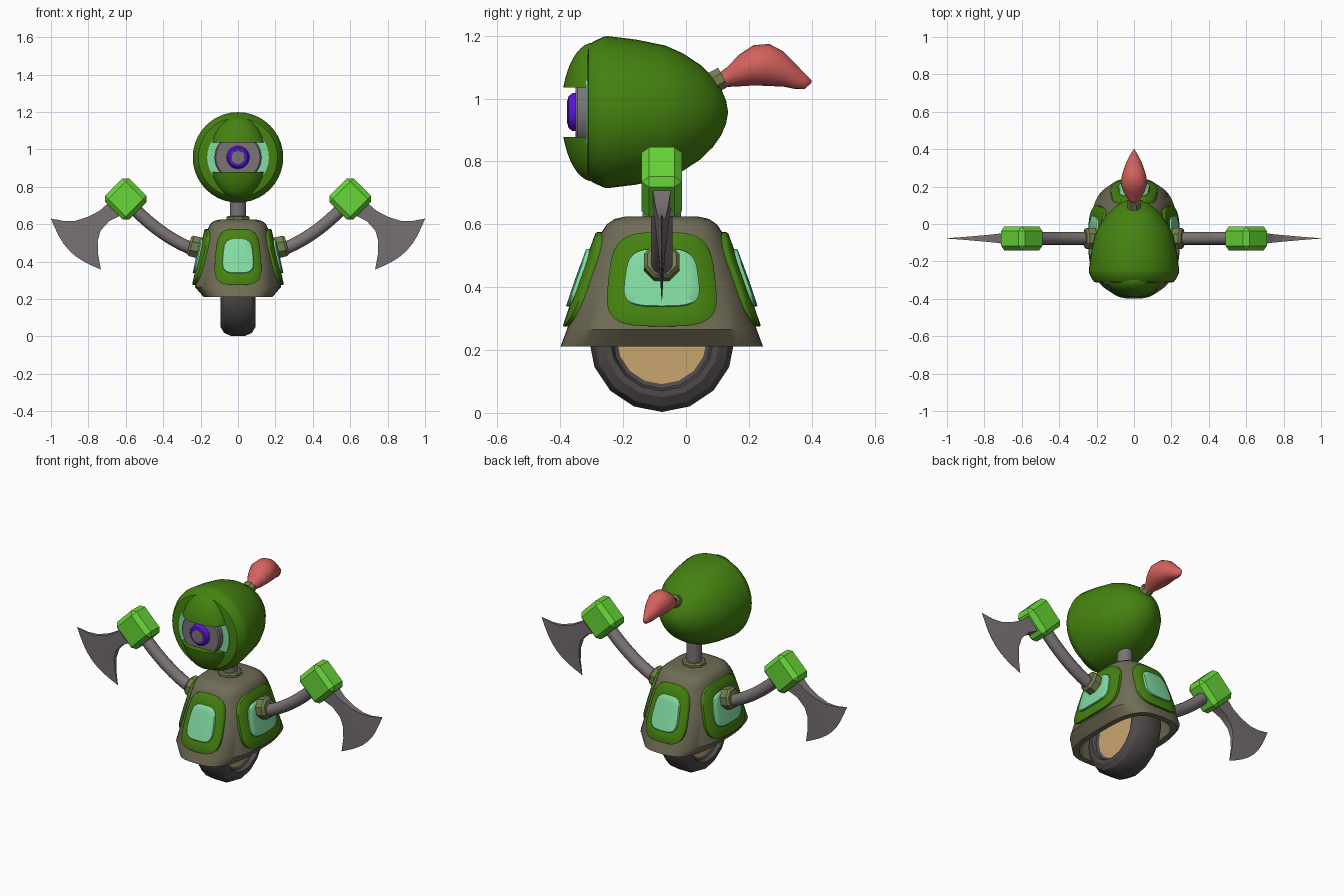
import bpy, bmesh, math
from mathutils import Vector

if "Cube" in bpy.data.objects:
    bpy.data.objects.remove(bpy.data.objects["Cube"])

CY = -0.077    # centre line of body and wheel
HZ = 0.957     # height of head axis


def material(name, hexcol):
    lin = []
    for i in (0, 2, 4):
        c = int(hexcol[i:i + 2], 16) / 255
        lin.append(c / 12.92 if c <= 0.04045 else ((c + 0.055) / 1.055) ** 2.4)
    m = bpy.data.materials.new(name)
    m.diffuse_color = (*lin, 1)
    m.use_nodes = True
    m.node_tree.nodes["Principled BSDF"].inputs["Base Color"].default_value = m.diffuse_color
    return m


GREEN = material("dark_green", "458210")
OLIVE = material("olive_grey", "706C56")
MINT = material("mint", "82DBA2")
LIME = material("light_green", "68D637")
GREY = material("steel_grey", "7B7377")
RUBBER = material("rubber", "4E4A49")
TAN = material("tan", "C9A66F")
PURPLE = material("purple", "5A14D8")
RED = material("red", "D4625E")
MOSS = material("moss", "747F50")


def finish(name, bm, mat, angle=35):
    bmesh.ops.recalc_face_normals(bm, faces=bm.faces[:])
    me = bpy.data.meshes.new(name)
    bm.to_mesh(me)
    bm.free()
    me.materials.append(mat)
    ob = bpy.data.objects.new(name, me)
    bpy.context.collection.objects.link(ob)
    if angle:
        bpy.ops.object.select_all(action='DESELECT')
        ob.select_set(True)
        bpy.context.view_layer.objects.active = ob
        bpy.ops.object.shade_smooth_by_angle(angle=math.radians(angle))
    return ob


def loft(name, rings, mat, angle=35, closed=False):
    """Skin a list of equal-sized rings; cap both ends or join them."""
    bm = bmesh.new()
    vs = [[bm.verts.new(p) for p in r] for r in rings]
    n = len(vs[0])
    pairs = list(zip(vs, vs[1:]))
    if closed:
        pairs.append((vs[-1], vs[0]))
    for a, b in pairs:
        for i in range(n):
            j = (i + 1) % n
            bm.faces.new((a[i], a[j], b[j], b[i]))
    if not closed:
        bm.faces.new(vs[0])
        bm.faces.new(vs[-1])
    return finish(name, bm, mat, angle)


def tube(name, pts, radii, mat, seg=24, angle=35, turn=0.0):
    """Round sections along a path."""
    pts = [Vector(p) for p in pts]
    rings = []
    for i, (p, r) in enumerate(zip(pts, radii)):
        t = pts[min(i + 1, len(pts) - 1)] - pts[max(i - 1, 0)]
        side = Vector((0, 1, 0)) if abs(t.x) > 1e-5 else Vector((1, 0, 0))
        up = t.normalized().cross(side)
        rings.append([p + r * (side * math.cos(a) + up * math.sin(a))
                      for a in (turn + 2 * math.pi * k / seg for k in range(seg))])
    return loft(name, rings, mat, angle)


def along_y(name, prof, mat, seg=40, angle=35):
    return tube(name, [(0, y, HZ) for y, r in prof], [r for y, r in prof], mat, seg, angle)


def power(v, e):
    return math.copysign(abs(v) ** e, v)


# ---- body shell: (z, half width, half depth)
PROFILE = [(0.212, 0.185, 0.322), (0.265, 0.231, 0.302), (0.42, 0.197, 0.25),
           (0.57, 0.163, 0.195), (0.6, 0.15, 0.175), (0.617, 0.13, 0.15), (0.625, 0.095, 0.115)]
N = 3.0


def half_sizes(z):
    for a, b in zip(PROFILE, PROFILE[1:]):
        if z <= b[0]:
            t = max(0, (z - a[0]) / (b[0] - a[0]))
            return a[1] + t * (b[1] - a[1]), a[2] + t * (b[2] - a[2])
    return PROFILE[-1][1:]


def section(z, hx, hy, seg=48):
    return [(hx * power(math.cos(a), 2 / N), CY + hy * power(math.sin(a), 2 / N), z)
            for a in (2 * math.pi * k / seg for k in range(seg))]


inner = [section(z - (0.03 if z > 0.5 else 0), hx - 0.03, hy - 0.035)
         for z, hx, hy in reversed(PROFILE[:5])]
loft("body_shell", inner + [section(*p) for p in PROFILE], OLIVE, 40)


# ---- curved panels wrapped on the four sides of the body
def panel(name, side, sign, zc, hz, hw, lift, mat):
    rings = []
    for scale, off in ((1, -0.012), (1, lift - 0.003), (0.97, lift), (0.7, lift), (0.4, lift), (0.1, lift)):
        ring = []
        for k in range(40):
            a = 2 * math.pi * k / 40
            v = scale * power(math.sin(a), 0.55)
            u = scale * hw * power(math.cos(a), 0.55) * (1 - 0.1 * v)
            z = zc + hz * v
            hx, hy = half_sizes(z)
            w, d = (hx, hy) if side == 'y' else (hy, hx)
            out = sign * (d * (1 - abs(u / w) ** N) ** (1 / N) + off)
            ring.append((u, CY + out, z) if side == 'y' else (out, CY + u, z))
        rings.append(ring)
    loft(name, rings, mat, 40)


for label, side, sign in (("front", 'y', -1), ("back", 'y', 1), ("left", 'x', -1), ("right", 'x', 1)):
    fw, mw = (0.122, 0.082) if side == 'y' else (0.17, 0.117)
    panel(label + "_panel_frame", side, sign, 0.425, 0.15, fw, 0.017, GREEN)
    panel(label + "_panel_window", side, sign, 0.43, 0.092, mw, 0.028, MINT)

# ---- wheel: tyre ring and hub disc
tyre_profile = [(0.06, 0.14), (0.07, 0.157), (0.093, 0.165), (0.093, 0.185), (0.075, 0.215), (0.04, 0.232)]
tyre_profile += [(-x, r) for x, r in reversed(tyre_profile)]
tyre = [[(x, CY + r * math.sin(a), 0.235 - r * math.cos(a)) for x, r in tyre_profile]
        for a in (2 * math.pi * k / 16 for k in range(16))]
loft("tyre", tyre, RUBBER, 30, closed=True)
tube("wheel_hub", [(-0.062, CY, 0.235), (0.062, CY, 0.235)], [0.146] * 2, TAN, 16, 0)

# ---- neck
tube("neck", [(0, CY, 0.6), (0, CY, 0.78)], [0.042] * 2, GREY)
tube("neck_collar", [(0, CY, 0.61), (0, CY, 0.638), (0, CY, 0.645)], [0.066, 0.066, 0.058],
     MOSS, 8, 0, math.pi / 8)

# ---- head shell
along_y("head", [(-0.314, 0.195), (-0.31, 0.212), (-0.296, 0.224), (-0.262, 0.24), (-0.25, 0.242),
                 (-0.16, 0.231), (-0.066, 0.212), (-0.01, 0.187), (0.045, 0.151), (0.085, 0.112),
                 (0.113, 0.072), (0.128, 0.035), (0.133, 0.006)], GREEN)

# ---- eye
along_y("eye_socket", [(-0.30, 0.165), (-0.318, 0.165)], MINT)
along_y("eye_ball", [(-0.30, 0.125), (-0.345, 0.125), (-0.352, 0.118)], GREY)
along_y("iris", [(-0.34, 0.062), (-0.362, 0.06), (-0.374, 0.05), (-0.377, 0.036)], PURPLE)
along_y("pupil", [(-0.37, 0.038), (-0.379, 0.036)], GREY)

# ---- eyelids: slices of a squashed ball
for name, sign in (("upper_eyelid", 1), ("lower_eyelid", -1)):
    bm = bmesh.new()
    bmesh.ops.create_uvsphere(bm, u_segments=40, v_segments=24, radius=1)
    for v in bm.verts:
        v.co = (v.co.x * 0.152, -0.295 + v.co.y * 0.102, HZ + v.co.z * 0.221)
    cut = bmesh.ops.bisect_plane(bm, geom=bm.verts[:] + bm.edges[:] + bm.faces[:],
                                 plane_co=(0, 0, HZ + sign * 0.079), plane_no=(0, 0, -sign), clear_outer=True)
    bmesh.ops.holes_fill(bm, edges=[e for e in cut['geom_cut'] if isinstance(e, bmesh.types.BMEdge)])
    finish(name, bm, GREEN)

# ---- plume on the back of the head
tube("plume_collar", [(0, 0.075, 1.045), (0, 0.118, 1.068)], [0.037] * 2, MOSS, 8, 0, math.pi / 8)
plume = [(0.105, 1.058, 0.022, 0.024), (0.13, 1.068, 0.032, 0.031), (0.17, 1.09, 0.055, 0.051),
         (0.215, 1.106, 0.071, 0.064), (0.265, 1.107, 0.064, 0.067), (0.31, 1.094, 0.049, 0.056),
         (0.345, 1.073, 0.034, 0.042), (0.378, 1.055, 0.016, 0.024), (0.4, 1.054, 0.002, 0.003)]
loft("plume", [[(rx * math.cos(a), y, z + rz * math.sin(a))
                for a in (2 * math.pi * k / 20 for k in range(20))] for y, z, rx, rz in plume], RED, 60)

# ---- arms with axe blades, one per side
top_edge = [(0.68, 0.725), (0.74, 0.672), (0.80, 0.64), (0.87, 0.618), (0.93, 0.617), (1.0, 0.63)]
low_edge = [(0.61, 0.655), (0.69, 0.615), (0.735, 0.565), (0.75, 0.51), (0.748, 0.44), (0.733, 0.357)]
thick = [0.031, 0.023, 0.017, 0.011, 0.006, 0.0008]
bulge = [0, 0, 0.004, 0.015, 0.03, 0.05]
for label, s in (("left", -1), ("right", 1)):
    tube(label + "_shoulder_collar", [(s * 0.185, CY, 0.468), (s * 0.25, CY, 0.484), (s * 0.262, CY, 0.487)],
         [0.061, 0.061, 0.05], MOSS, 8, 0, math.pi / 8)
    path = []
    for k in range(13):    # smooth bend from shoulder to hand
        t = k / 12
        b = ((1 - t) ** 2, 2 * t * (1 - t), t * t)
        path.append((s * (b[0] * 0.2 + b[1] * 0.40 + b[2] * 0.585), CY,
                     b[0] * 0.452 + b[1] * 0.515 + b[2] * 0.715))
    tube(label + "_arm", path, [0.034] * 13, GREY, 16)

    bm = bmesh.new()
    bmesh.ops.create_cube(bm, size=1)
    c = math.sqrt(0.5)
    for v in bm.verts:
        x, y, z = v.co.x * 0.18, v.co.y * 0.128, v.co.z * 0.18
        v.co = (s * 0.6 + c * (x - z), CY + y, 0.735 + c * (x + z))
    bmesh.ops.bevel(bm, geom=bm.edges[:], offset=0.024, segments=1, affect='EDGES')
    finish(label + "_axe_block", bm, LIME, 0)

    rings = []
    for (ax, az), (bx, bz), th, bu in zip(top_edge, low_edge, thick, bulge):
        front, back = [], []
        for k in range(9):
            t = k / 8
            o = c * bu * math.sin(math.pi * t)
            x, z = ax + t * (bx - ax) + o, az + t * (bz - az) - o
            front.append((s * x, CY - th, z))
            back.append((s * x, CY + th, z))
        rings.append(front + back[::-1])
    loft(label + "_axe_blade", rings, GREY, 30)
